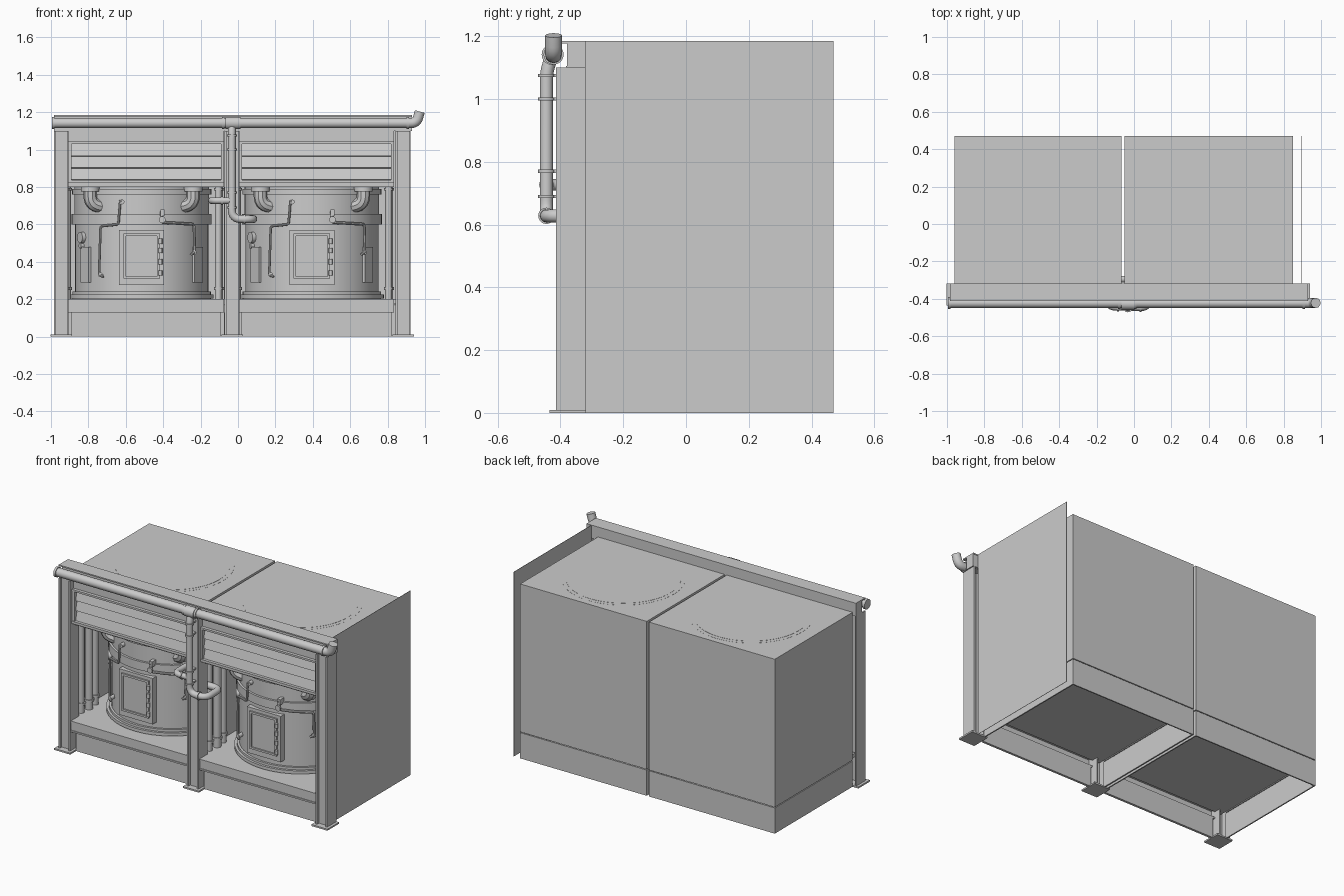
import bpy, bmesh, math
from mathutils import Vector, Matrix

if "Cube" in bpy.data.objects:
    bpy.data.objects.remove(bpy.data.objects["Cube"])


def finish(name, bm, smooth=False):
    bmesh.ops.recalc_face_normals(bm, faces=bm.faces)
    me = bpy.data.meshes.new(name)
    bm.to_mesh(me)
    bm.free()
    ob = bpy.data.objects.new(name, me)
    bpy.context.collection.objects.link(ob)
    if smooth:
        me.shade_smooth()
        me.set_sharp_from_angle(angle=math.radians(35))
    return ob


def boxes(name, *ranges, tilt=0):
    """Boxes given as (x0, x1, y0, y1, z0, z1), joined in one object."""
    bm = bmesh.new()
    for x0, x1, y0, y1, z0, z1 in ranges:
        m = (Matrix.Translation(((x0 + x1) / 2, (y0 + y1) / 2, (z0 + z1) / 2))
             @ Matrix.Rotation(tilt, 4, 'X') @ Matrix.Diagonal((x1 - x0, y1 - y0, z1 - z0, 1)))
        bmesh.ops.create_cube(bm, size=1, matrix=m)
    return finish(name, bm)


def rod(name, a, b, r, segs=20):
    a, b = Vector(a), Vector(b)
    d = b - a
    m = Matrix.Translation((a + b) / 2) @ d.to_track_quat('Z', 'Y').to_matrix().to_4x4()
    bm = bmesh.new()
    bmesh.ops.create_cone(bm, cap_ends=True, segments=segs, radius1=r, radius2=r, depth=d.length, matrix=m)
    return finish(name, bm, True)


def lathe(name, profile, cx, cy, segs=64):
    bm = bmesh.new()
    vs = [bm.verts.new((cx + r, cy, z)) for r, z in profile]
    es = [bm.edges.new(p) for p in zip(vs, vs[1:])]
    bmesh.ops.spin(bm, geom=vs + es, cent=(cx, cy, 0), axis=(0, 0, 1), angle=math.tau, steps=segs)
    bmesh.ops.remove_doubles(bm, verts=bm.verts, dist=1e-5)
    return finish(name, bm, True)


def pipe(name, pts, r, bend=0.04, res=3):
    """Round pipe along a path with rounded corners."""
    pts = [Vector(p) for p in pts]
    path = [pts[0]]
    for a, b, c in zip(pts, pts[1:], pts[2:]):
        k = min(bend, (a - b).length * .49, (c - b).length * .49)
        p, q = b + (a - b).normalized() * k, b + (c - b).normalized() * k
        for i in range(7):
            t = i / 6
            path.append(p * (1 - t) ** 2 + b * 2 * t * (1 - t) + q * t * t)
    path.append(pts[-1])
    cu = bpy.data.curves.new(name, 'CURVE')
    cu.dimensions = '3D'
    cu.bevel_depth, cu.bevel_resolution, cu.use_fill_caps = r, res, True
    sp = cu.splines.new('POLY')
    sp.points.add(len(path) - 1)
    for s, v in zip(sp.points, path):
        s.co = (*v, 1)
    tmp = bpy.data.objects.new(name + "_path", cu)
    bpy.context.collection.objects.link(tmp)
    bpy.context.view_layer.update()
    me = bpy.data.meshes.new_from_object(tmp.evaluated_get(bpy.context.evaluated_depsgraph_get()))
    bpy.data.objects.remove(tmp)
    bm = bmesh.new()
    bm.from_mesh(me)
    bpy.data.meshes.remove(me)
    bmesh.ops.remove_doubles(bm, verts=bm.verts, dist=1e-6)
    return finish(name, bm, True)


CY = 0.07          # drum centre depth
STEP = 0.91        # distance between bays


def bay(o):
    """One furnace bay, modelled at the left position and shifted by o in x."""
    x0, x1, cx = -0.96 + o, -0.066 + o * 1.006, -0.515 + o
    # housing shell, open at front and underneath
    boxes("housing", (x0, x0 + .008, -.32, .47, .17, 1.12), (x1 - .008, x1, -.32, .47, .17, 1.12),
          (x0, x1, .462, .47, .17, 1.12), (x0, x1, -.32, .47, 1.112, 1.12))
    boxes("plinth", (x0, x0 + .008, -.32, .47, 0, .165), (x1 - .008, x1, -.32, .47, 0, .165),
          (x0, x1, .462, .47, 0, .165), (x0 + .008, x1 - .008, -.36, .462, .175, .2))
    # front sill channel and kick panel
    fx0, fx1 = -.905 + o, -.075 + o
    boxes("front_sill", (fx0, fx1, -.405, -.32, .19, .2), (fx0, fx1, -.40, -.39, .14, .19),
          (fx0, fx1, -.405, -.36, .13, .14))
    boxes("kick_panel", (fx0 + .015, fx1 - .015, -.375, -.36, 0, .13))
    # rolled shutter: header, frame and slats
    boxes("header_panel", (fx0, fx1, -.375, -.33, 1.03, 1.10))
    boxes("shutter_frame", (fx0, fx0 + .016, -.39, -.33, .82, 1.04), (fx1 - .016, fx1, -.39, -.33, .82, 1.04),
          (fx0, fx1, -.395, -.33, 1.03, 1.042), (fx0, fx1, -.395, -.33, .822, .838))
    boxes("shutter_slats", *[(fx0 + .016, fx1 - .016, -.37, -.355, z, z + .066) for z in (.836, .9, .964)],
          tilt=-.25)
    boxes("lintel", (fx0, fx1, -.36, -.33, .80, .822))
    # drum with bands; its rims show on the roof and below the floor
    lathe("drum", [(0, .1742), (.33, .1742), (.33, .176), (.37, .176), (.37, .205), (.385, .205), (.385, .225),
                   (.37, .225), (.37, .24), (.356, .24), (.356, .60), (.374, .60), (.374, .655), (.36, .655),
                   (.36, .76), (.372, .76), (.372, .79), (.36, .79), (.36, 1.1206), (.335, 1.1206),
                   (.335, 1.1216), (0, 1.1216)], cx, CY)

    def sy(dx, r=.357):
        return CY - math.sqrt(r * r - dx * dx)

    # furnace door
    yd = sy(.12)
    boxes("door_frame", (cx - .12, cx - .09, -.302, yd + .01, .275, .57), (cx + .09, cx + .12, -.302, yd + .01, .275, .57),
          (cx - .09, cx + .09, -.302, yd, .55, .57), (cx - .09, cx + .09, -.302, yd, .275, .31))
    boxes("door", (cx - .098, cx - .085, -.312, -.28, .31, .55), (cx + .083, cx + .098, -.312, -.28, .31, .55),
          (cx - .085, cx + .083, -.312, -.28, .537, .55), (cx - .085, cx + .083, -.312, -.28, .31, .322))
    boxes("door_window", (cx - .085, cx + .083, -.303, -.295, .322, .537))
    for z in (.34, .40, .46, .51):
        rod("door_hinge", (cx + .1, -.317, z - .014), (cx + .1, -.317, z + .014), .01, 12)
    # big outlet elbows
    for s in (-1, 1):
        dx = s * .275
        y = sy(dx) - .05
        pipe("outlet_elbow", [(cx + dx, y, .80), (cx + dx, y, .71), (cx + dx * .72, sy(dx * .8) + .03, .69)], .036, .07)
        rod("elbow_flange", (cx + dx, y, .775), (cx + dx, y, .80), .05)
    # small gauge pipes
    g = [(-.105, .72), (-.115, .725), (-.125, .60), (-.22, .59), (-.228, .33), (-.205, .32)]
    pipe("gauge_pipe", [(cx + a, sy(a, .387), z) for a, z in g], .007, .015, 2)
    g = [(.105, .67), (.11, .61), (.2, .605), (.28, .60), (.283, .45), (.265, .44)]
    pipe("valve_pipe", [(cx + a, sy(a, .387), z) for a, z in g], .008, .015, 2)
    boxes("valve_body", (cx + .1, cx + .122, sy(.11) - .04, sy(.11), .645, .68))
    rod("valve_wheel", (cx + .11, sy(.11) - .05, .625), (cx + .11, sy(.11) - .04, .625), .018, 12)
    for a, z in ((-.105, .72), (-.22, .33), (.28, .45)):
        rod("pipe_union", (cx + a, sy(a, .39), z), (cx + a, sy(a) + .02, z), .013, 12)
    # service plates on the flanks and round gauges on the left
    for s in (-1, 1):
        m = boxes("service_plate", (-.04, .04, -.008, .008, -.095, .095))
        ang = s * .98
        p = Vector((cx + .36 * math.sin(ang), CY - .36 * math.cos(ang), .385))
        m.matrix_world = Matrix.Translation(p) @ Matrix.Rotation(ang, 4, 'Z')
    d = Vector((math.sin(-1.08), -math.cos(1.08), 0))
    for z, r in ((.53, .03), (.485, .014)):
        c = Vector((cx, CY, z))
        rod("round_gauge", c + d * .34, c + d * .375, r, 16)
    # standing pipes at both sides of the bay
    for x, y, r in ((-.925, -.27, .018), (-.918, -.20, .024), (-.925, -.13, .02), (-.105, -.27, .018),
                    (-.095, -.20, .014)):
        rod("standing_pipe", (x + o, y, .2), (x + o, y, 1.11), r)
        for z in (.25, .78):
            rod("pipe_collar", (x + o, y, z), (x + o, y, z + .015), r + .006)


for i in range(2):
    bay(i * STEP)

# H-section columns with base plates
for i in range(3):
    x = -.945 + i * STEP + i * .004
    boxes("column", (x - .04, x - .031, -.415, -.32, .01, 1.1), (x + .031, x + .04, -.415, -.32, .01, 1.1),
          (x - .031, x + .031, -.395, -.38, .01, 1.1))
    boxes("base_plate", (x - .057, x + .057, -.435, -.318, 0, .01))

# top beam with flanges
boxes("top_beam", (-.985, .93, -.38, -.32, 1.1, 1.177), (-.985, .93, -.413, -.318, 1.177, 1.185),
      (-.985, .93, -.383, -.32, 1.1, 1.106))

# thin side panel standing clear of the housing
boxes("side_panel", (.894, .896, -.32, .47, 0, 1.185))

# main pipe along the beam with upturned end
GY, GZ = -.422, 1.142
pipe("main_pipe", [(-.995, GY, GZ), (.955, GY, GZ), (.972, GY, 1.203)], .027, .045, 4)
for x in (-.995, -.085, .0, .90):
    rod("main_collar", (x, GY, GZ), (x + .014, GY, GZ), .032)

# down pipe with two branches that wrap round the middle column
DX, DY = -.033, -.445
pipe("down_pipe", [(DX, GY, 1.15), (DX, DY, 1.09), (DX, DY, .628), (.082, DY, .628), (.082, -.295, .628),
                   (DX + .01, -.295, .628)], .021, .05, 4)
pipe("side_branch", [(DX, DY, .77), (DX, DY, .727), (-.142, DY, .727), (-.142, -.295, .727),
                     (DX - .01, -.295, .727)], .018, .045, 4)
rod("tee_joint", (DX - .035, GY - .005, GZ), (DX + .035, GY - .005, GZ), .033)
for z in (1.075, 1.0, .77, .69):
    rod("down_collar", (DX, DY, z - .005), (DX, DY, z + .005), .027)
    boxes("down_bracket", (DX - .012, DX + .012, DY, -.39, z - .005, z + .005))
for x, z, r in ((.03, .628, .026), (-.09, .727, .023)):
    rod("branch_collar", (x, DY, z), (x + .01, DY, z), r)
